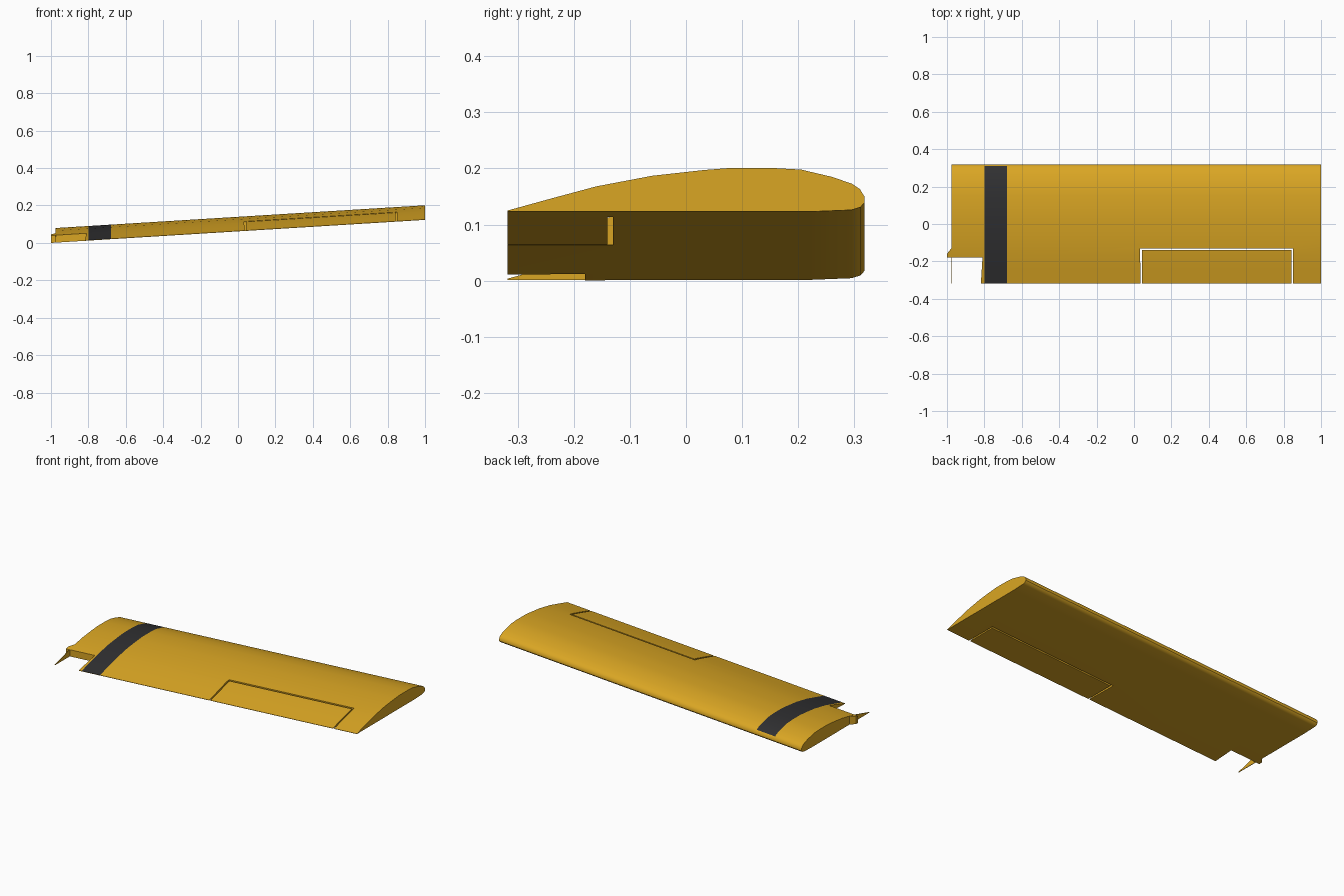
import bpy, bmesh, math

if "Cube" in bpy.data.objects:
    bpy.data.objects.remove(bpy.data.objects["Cube"])

SLOPE = 0.0615  # dihedral rise per unit of span

# Airfoil: upper surface from trailing to leading edge, then the rounded nose (y, height)
UPPER = [(-0.318, 0.002), (-0.24, 0.0235), (-0.16, 0.045), (-0.06, 0.064), (0.03, 0.074),
         (0.08, 0.078), (0.15, 0.078), (0.205, 0.075), (0.26, 0.062), (0.295, 0.050)]
NOSE = [(0.31, 0.040), (0.318, 0.027), (0.318, 0.016), (0.311, 0.008), (0.295, 0.003), (0.22, 0.0)]


def material(name, rgb):
    m = bpy.data.materials.new(name)
    m.diffuse_color = (*rgb, 1)
    m.use_nodes = True
    m.node_tree.nodes["Principled BSDF"].inputs["Base Color"].default_value = m.diffuse_color
    return m


YELLOW = material("golden yellow", (0.70, 0.38, 0.017))
BLACK = material("stripe charcoal", (0.029, 0.029, 0.031))


def base(x):
    return SLOPE * (x + 1)


def thickness(y):
    for (y0, h0), (y1, h1) in zip(UPPER, UPPER[1:]):
        if y <= y1:
            return h0 + (h1 - h0) * (y - y0) / (y1 - y0)
    return UPPER[-1][1]


def make_object(name, bm, mats=(YELLOW,)):
    bmesh.ops.recalc_face_normals(bm, faces=bm.faces)
    me = bpy.data.meshes.new(name)
    bm.to_mesh(me)
    bm.free()
    for m in mats:
        me.materials.append(m)
    ob = bpy.data.objects.new(name, me)
    bpy.context.collection.objects.link(ob)
    return ob


def loft(name, stations, profile, mats=(YELLOW,)):
    """Carry one airfoil section along the rising span."""
    bm = bmesh.new()
    rings = [[bm.verts.new((x, y, base(x) + h)) for y, h in profile] for x in stations]
    n = len(profile)
    for a, b in zip(rings, rings[1:]):
        for i in range(n):
            j = (i + 1) % n
            bm.faces.new((a[i], a[j], b[j], b[i]))
    bm.faces.new(rings[0])
    bm.faces.new(rings[-1])
    return make_object(name, bm, mats)


def prism(name, plan, low, high):
    """Plan outline closed between two height functions of x and y."""
    bm = bmesh.new()
    bot = [bm.verts.new((x, y, low(x, y))) for x, y in plan]
    top = [bm.verts.new((x, y, high(x, y))) for x, y in plan]
    bm.faces.new(bot)
    bm.faces.new(top)
    for i in range(len(plan)):
        j = (i + 1) % len(plan)
        bm.faces.new((bot[i], bot[j], top[j], top[i]))
    return make_object(name, bm)


def cut(target, plan):
    cutter = prism("cutter", plan, lambda x, y: -0.5, lambda x, y: 0.5)
    cutter.hide_render = True
    mod = target.modifiers.new("cut", 'BOOLEAN')
    mod.operation, mod.solver, mod.object = 'DIFFERENCE', 'EXACT', cutter
    bpy.context.view_layer.objects.active = target
    bpy.ops.object.modifier_apply(modifier=mod.name)
    bpy.data.objects.remove(cutter)


def smooth(ob):
    bpy.ops.object.select_all(action='DESELECT')
    ob.select_set(True)
    bpy.context.view_layer.objects.active = ob
    bpy.ops.object.shade_smooth_by_angle(angle=math.radians(35))


# Main wing panel with a dark walkway stripe on its upper surface
ROOT = -0.977
wing = loft("wing_panel", [ROOT, -0.8, -0.68, 1.0],
            [(-0.318, 0.0)] + UPPER + NOSE, (YELLOW, BLACK))
for f in wing.data.polygons:
    on_top = f.normal.z > 0.3 and f.center.y < 0.305
    if on_top and -0.8 < f.center.x < -0.68:
        f.material_index = 1

# Trailing-edge notch by the root (leaves the thin root rib tail) and the aileron bay
cut(wing, [(ROOT + 0.003, -0.18), (-0.81, -0.18), (-0.824, -0.4), (ROOT + 0.003, -0.4)])
cut(wing, [(0.032, -0.13), (0.851, -0.13), (0.851, -0.4), (0.037, -0.4)])
smooth(wing)

# Aileron, flush with the wing, separated by a narrow gap
HINGE = -0.14
aileron = loft("aileron", [0.043, 0.843],
               [(-0.318, 0.0)] + [p for p in UPPER if p[0] < HINGE]
               + [(HINGE, thickness(HINGE)), (HINGE, 0.0)])
smooth(aileron)

# Small mounting tab at the rear of the root
prism("root_tab", [(-1.0, -0.18), (ROOT, -0.18), (ROOT, -0.13), (-1.0, -0.16)],
      lambda x, y: base(x), lambda x, y: base(x) + thickness(y))
